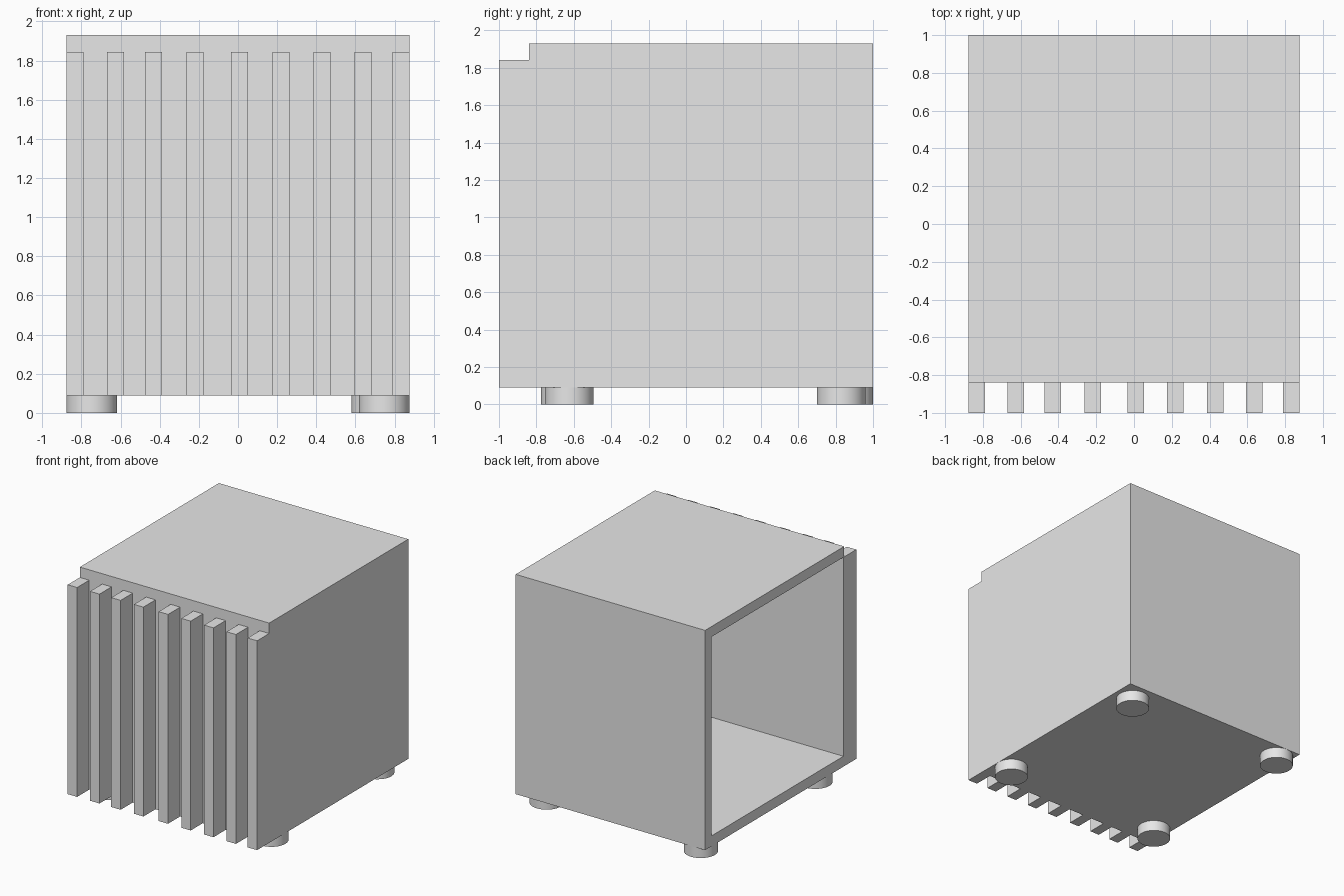
import bpy

cube = bpy.data.objects.get("Cube")
if cube:
    bpy.data.objects.remove(cube, do_unlink=True)

grey = bpy.data.materials.new("plain_grey")
grey.use_nodes = True
COLOR = (0.8, 0.8, 0.8, 1)
grey.diffuse_color = COLOR
grey.node_tree.nodes["Principled BSDF"].inputs["Base Color"].default_value = COLOR

W = 0.877                    # half width
BACK, FACE, FRONT = 1.0, -0.84, -1.0
BASE, TOP = 0.09, 1.93
T = 0.087                    # board thickness


def box(name, x, y, z):
    """Box from its (low, high) range on each axis."""
    bpy.ops.mesh.primitive_cube_add(size=1)
    ob = bpy.context.object
    ob.name = name
    ranges = (x, y, z)
    for v in ob.data.vertices:
        v.co = [hi if c > 0 else lo for c, (lo, hi) in zip(v.co, ranges)]
    ob.data.materials.append(grey)
    return ob


# Cabinet shell, open on its right side
inner_z = (BASE + T, TOP - T)
box("floor", (-W, W), (FACE, BACK), (BASE, BASE + T))
box("roof", (-W, W), (FACE, BACK), (TOP - T, TOP))
box("back_wall", (-W, W), (BACK - T, BACK), inner_z)
box("left_wall", (W - T, W), (FACE, BACK - T), inner_z)
box("front_panel", (-W, W - T), (FACE, FACE + 0.01), inner_z)

# Vertical slats, slightly unevenly spaced
for i, x in enumerate((-W, -0.67, -0.474, -0.263, -0.035, 0.175, 0.386, 0.594, W - T)):
    box(f"slat_{i + 1}", (x, x + T), (FRONT, FACE), (BASE, TOP - T))

# Round feet
feet = {
    "front_left_foot": (0.747, -0.625),
    "front_right_foot": (-0.747, -0.645),
    "back_left_foot": (0.71, 0.83),
    "back_right_foot": (-0.747, 0.87),
}
for name, (x, y) in feet.items():
    bpy.ops.mesh.primitive_cylinder_add(vertices=48, radius=0.13, depth=BASE,
                                        location=(x, y, BASE / 2))
    foot = bpy.context.object
    foot.name = name
    foot.data.materials.append(grey)
    bpy.ops.object.shade_smooth_by_angle()
